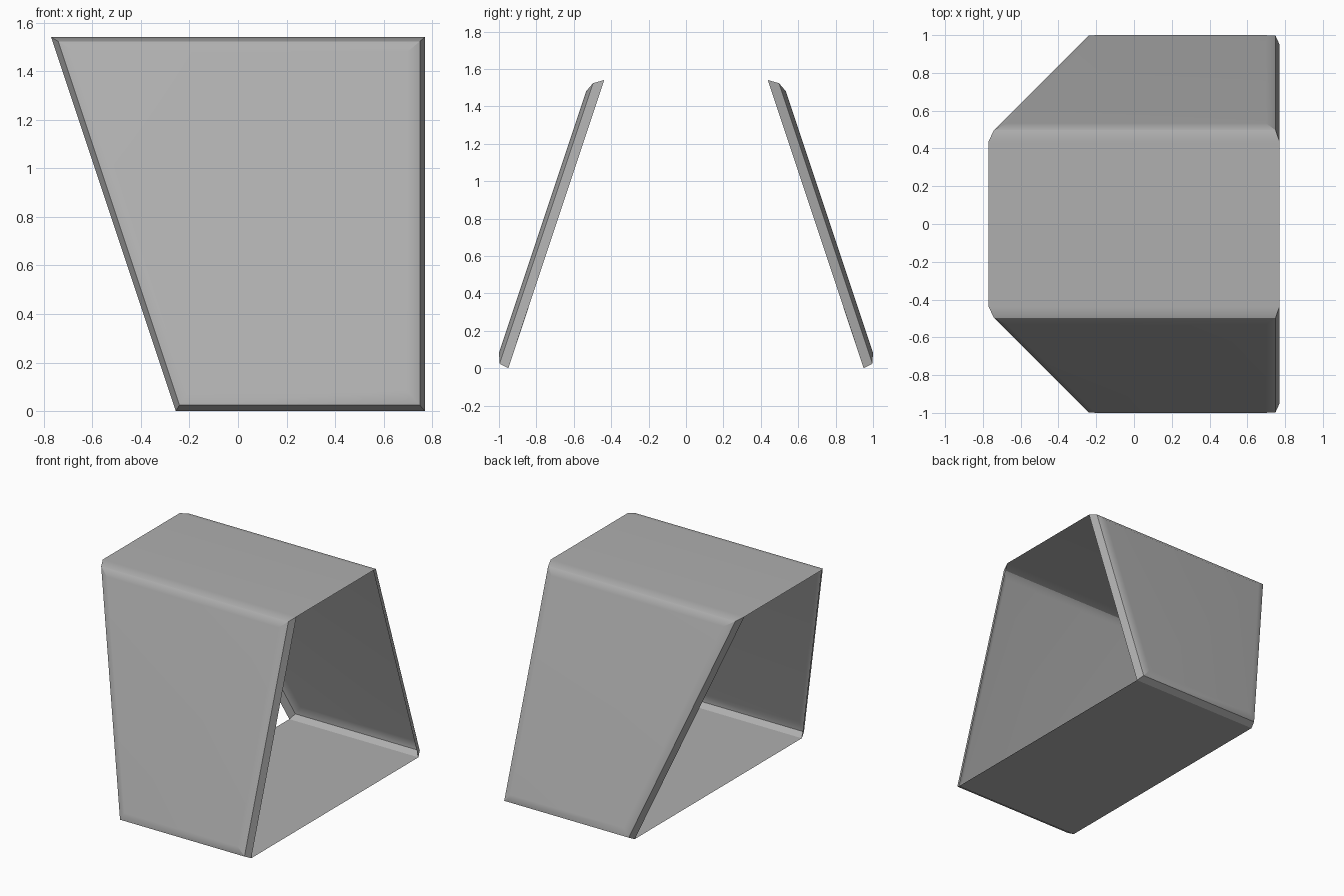
import bpy
import bmesh

if "Cube" in bpy.data.objects:
    bpy.data.objects.remove(bpy.data.objects["Cube"], do_unlink=True)

UNIT = 0.5137  # module size: every corner sits on a multiple of half of it

# Plain mid-grey finish
grey = bpy.data.materials.new("mid_grey")
colour = (0.43, 0.43, 0.43, 1.0)
grey.diffuse_color = colour
grey.use_nodes = True
grey.node_tree.nodes["Principled BSDF"].inputs["Base Color"].default_value = colour

# Tapered block: side panels lean inward, left-hand end slants outward to the top
bm = bmesh.new()


def ring(z, x_min, x_max, half_depth):
    corners = [(x_min, -half_depth), (x_max, -half_depth),
               (x_max, half_depth), (x_min, half_depth)]
    return [bm.verts.new((x * UNIT, y * UNIT, z * UNIT)) for x, y in corners]


bottom = ring(0, -0.5, 1.5, 2)
top = ring(3, -1.5, 1.5, 1)
bm.faces.new(bottom[::-1])
bm.faces.new(top)
for i in range(4):
    j = (i + 1) % 4
    bm.faces.new((bottom[i], bottom[j], top[j], top[i]))
bmesh.ops.recalc_face_normals(bm, faces=bm.faces[:])

# Rounded border around the front and back panels only
panels = [f for f in bm.faces if abs(f.normal.y) > 0.9]
border = list({e for f in panels for e in f.edges})
bmesh.ops.bevel(bm, geom=border, offset=0.2 * UNIT, offset_type='WIDTH',
                segments=2, profile=0.5, affect='EDGES',
                clamp_overlap=True, loop_slide=True)

# Open both ends, leaving the rounded rims in place
bm.normal_update()
ends = [f for f in bm.faces if abs(f.normal.x) > 0.9 and f.calc_area() > 0.5]
bmesh.ops.delete(bm, geom=ends, context='FACES')

mesh = bpy.data.meshes.new("open_tapered_shell")
bm.to_mesh(mesh)
bm.free()
mesh.materials.append(grey)
shell = bpy.data.objects.new("open_tapered_shell", mesh)
bpy.context.collection.objects.link(shell)

# Smooth shading: crisp bend along the middle of the border, flat large panels
bpy.ops.object.select_all(action='DESELECT')
shell.select_set(True)
bpy.context.view_layer.objects.active = shell
bpy.ops.object.shade_smooth_by_angle(angle=0.454)
flatten = shell.modifiers.new("flat_panels", 'WEIGHTED_NORMAL')
flatten.mode = 'FACE_AREA'
flatten.keep_sharp = True
